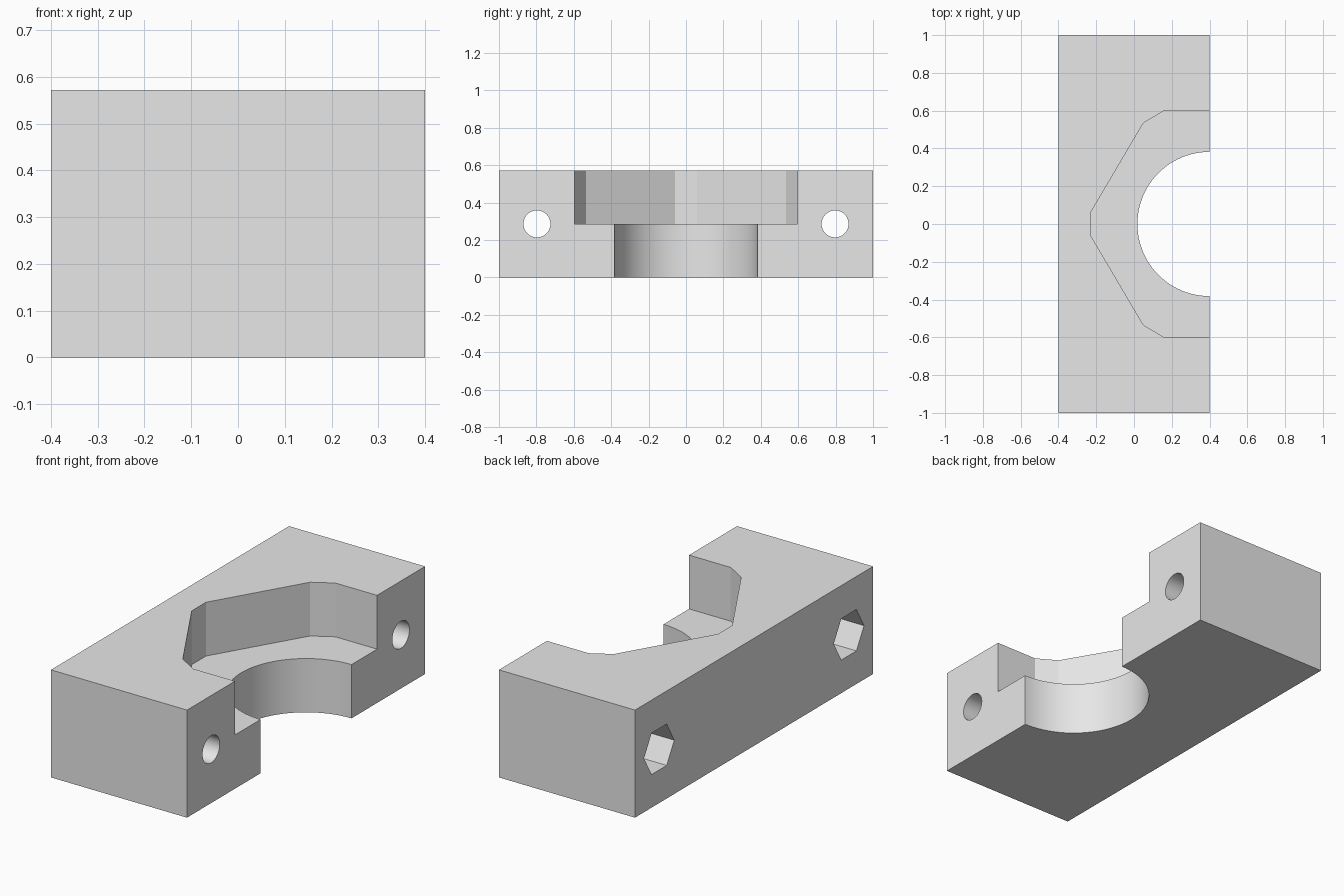
import bpy
import bmesh
from math import cos, sin, pi, radians

cube = bpy.data.objects.get("Cube")
if cube:
    bpy.data.objects.remove(cube, do_unlink=True)

WIDTH, LENGTH, HEIGHT = 0.8, 2.0, 0.572
MID = HEIGHT / 2
FACE_X = WIDTH / 2      # split face of the clamp

grey = bpy.data.materials.new("light grey")
grey.use_nodes = True
grey.diffuse_color = (0.8, 0.8, 0.8, 1)
grey.node_tree.nodes["Principled BSDF"].inputs["Base Color"].default_value = (0.8, 0.8, 0.8, 1)


def prism(name, points, low, high, axis="z"):
    """Extrude a closed outline: (x, y) along z, or (y, z) along x."""
    def place(p, d):
        return (p[0], p[1], d) if axis == "z" else (d, p[0], p[1])
    bm = bmesh.new()
    bottom = [bm.verts.new(place(p, low)) for p in points]
    top = [bm.verts.new(place(p, high)) for p in points]
    bm.faces.new(bottom)
    bm.faces.new(top)
    for i in range(len(points)):
        j = (i + 1) % len(points)
        bm.faces.new((bottom[i], bottom[j], top[j], top[i]))
    bmesh.ops.recalc_face_normals(bm, faces=bm.faces)
    mesh = bpy.data.meshes.new(name)
    bm.to_mesh(mesh)
    bm.free()
    mesh.materials.append(grey)
    obj = bpy.data.objects.new(name, mesh)
    bpy.context.collection.objects.link(obj)
    return obj


def ring(cx, cy, radius, sides):
    return [(cx + radius * cos(2 * pi * i / sides), cy + radius * sin(2 * pi * i / sides))
            for i in range(sides)]


# Clamp block
x, y = WIDTH / 2, LENGTH / 2
block = prism("clamp_block", [(-x, -y), (x, -y), (x, y), (-x, y)], 0, HEIGHT)

# Upper half-hexagon recess with trimmed corners, mirrored across y
half = [(FACE_X + 0.2, 0.597), (0.155, 0.597), (0.05, 0.535), (-0.23, 0.06)]
outline = half + [(px, -py) for px, py in reversed(half)]
cutters = [prism("recess_cutter", outline, MID, HEIGHT + 0.1)]

# Half-round bore
cutters.append(prism("bore_cutter", ring(FACE_X, 0, 0.382, 96), -0.1, HEIGHT + 0.1))

# Bolt holes with hexagonal nut pockets at the rear
for side in (-1, 1):
    cutters.append(prism("bolt_hole_cutter", ring(side * 0.797, MID, 0.072, 48),
                         -FACE_X - 0.1, FACE_X + 0.1, "x"))
    cutters.append(prism("nut_pocket_cutter", ring(side * 0.797, MID, 0.127, 6),
                         -FACE_X - 0.1, 0, "x"))

# Cut everything out of the block
bpy.ops.object.select_all(action="DESELECT")
block.select_set(True)
bpy.context.view_layer.objects.active = block
for cutter in cutters:
    cutter.hide_render = True
    mod = block.modifiers.new(cutter.name, "BOOLEAN")
    mod.operation = "DIFFERENCE"
    mod.solver = "EXACT"
    mod.object = cutter
    bpy.ops.object.modifier_apply(modifier=mod.name)
    bpy.data.objects.remove(cutter, do_unlink=True)

bpy.ops.object.shade_smooth_by_angle(angle=radians(20))
